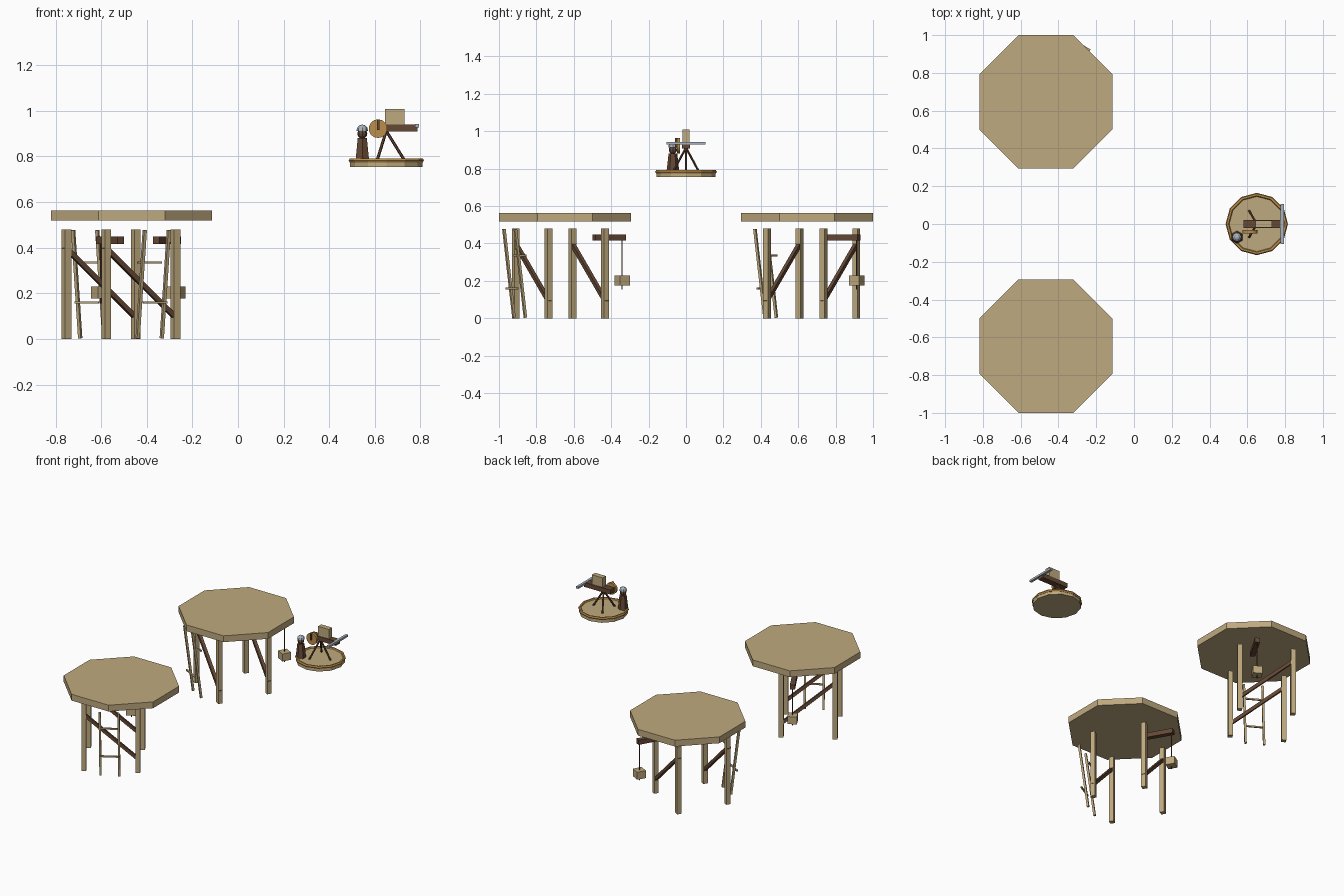
import bpy
from math import pi, sin, cos, radians
from mathutils import Matrix, Vector

if "Cube" in bpy.data.objects:
    bpy.data.objects.remove(bpy.data.objects["Cube"])


def mat(name, rgb):
    m = bpy.data.materials.new(name)
    m.diffuse_color = (*rgb, 1)
    m.use_nodes = True
    m.node_tree.nodes["Principled BSDF"].inputs["Base Color"].default_value = m.diffuse_color
    return m


TAN = mat("pale_wood", (0.52, 0.40, 0.21))
DARK = mat("dark_wood", (0.13, 0.065, 0.035))
GOLD = mat("golden_wood", (0.50, 0.27, 0.07))
STEEL = mat("steel", (0.40, 0.46, 0.53))
I = Matrix.Identity(4)


def finish(name, m, frame, local):
    o = bpy.context.object
    o.name = name
    o.data.materials.append(m)
    o.matrix_world = frame @ local
    return o


def box(name, loc, size, m, frame=I, rot=I):
    bpy.ops.mesh.primitive_cube_add(size=1)
    return finish(name, m, frame, Matrix.Translation(loc) @ rot @ Matrix.Diagonal((*size, 1)))


def cone(name, loc, r1, r2, h, n, m, frame=I, rot=I):
    bpy.ops.mesh.primitive_cone_add(vertices=n, radius1=r1, radius2=r2, depth=h)
    return finish(name, m, frame, Matrix.Translation(loc) @ rot)


def aim(a, b):
    a, b = Vector(a), Vector(b)
    return (a + b) / 2, (b - a).length, (b - a).to_track_quat('Z', 'Y').to_matrix().to_4x4()


def beam(name, a, b, w, m, frame=I):
    mid, length, rot = aim(a, b)
    return box(name, mid, (w, w, length), m, frame, rot)


def rod(name, a, b, r, m, frame=I, n=6):
    mid, length, rot = aim(a, b)
    return cone(name, mid, r, r, length, n, m, frame, rot)


# Two timber towers, turned 30 degrees either way
for side, sgn in (("back", 1), ("front", -1)):
    F = Matrix.Translation((-0.513, sgn * 0.671, 0)) @ Matrix.Rotation(radians(-30 * sgn), 4, 'Z')
    # octagonal deck, square to the world axes
    cone(side + "_deck", (-0.4665, sgn * 0.647, 0.541), 0.3815, 0.3815, 0.045, 8, TAN,
         rot=Matrix.Rotation(pi / 8, 4, 'Z'))
    for x in (-0.175, 0.175):
        for y in (-0.175, 0.175):
            box(side + "_leg", (x, y, 0.24), (0.031, 0.031, 0.48), TAN, F)
    for y in (-0.175, 0.175):
        beam(side + "_brace", (-0.185, y, 0.405), (0.185, y, 0.085), 0.021, DARK, F)
    # ladder
    for x in (-0.061, 0.061):
        beam(side + "_ladder_rail", (x, -0.252, 0.003), (x, -0.314, 0.477), 0.014, TAN, F)
    for y, z in ((-0.299, 0.16), (-0.25, 0.335)):
        box(side + "_ladder_rung", (0, y, z), (0.122, 0.01, 0.01), TAN, F)
    # hoist arm, rope and load
    box(side + "_hoist_arm", (0.088, 0.25, 0.432), (0.033, 0.188, 0.033), DARK, F)
    rod(side + "_hoist_rope", (0.088, 0.33, 0.155), (0.088, 0.33, 0.42), 0.003, DARK, F)
    box(side + "_hoist_load", (0.088, 0.33, 0.203), (0.062, 0.062, 0.053), TAN, F)

# Round weapon platform with rope rim
P = Matrix.Translation((0.65, 0, 0))
cone("platform", (0, 0, 0.769), 0.158, 0.158, 0.03, 12, TAN, P)
bpy.ops.mesh.primitive_torus_add(major_segments=12, minor_segments=6,
                                 major_radius=0.155, minor_radius=0.01)
finish("platform_rim", GOLD, P, Matrix.Translation((0, 0, 0.783)))

# Tripod
for k in range(3):
    a = k * 2 * pi / 3
    rod("tripod_leg", (0.08 * cos(a), 0.08 * sin(a), 0.783), (0, 0, 0.912), 0.0065, DARK, P)

# Mounted bow
box("stock", (0.034, 0, 0.925), (0.206, 0.044, 0.032), DARK, P)
box("magazine", (0.037, 0, 0.974), (0.085, 0.036, 0.07), TAN, P)
box("bow_limb", (0.135, 0, 0.935), (0.018, 0.21, 0.014), STEEL, P)
X90 = Matrix.Rotation(pi / 2, 4, 'X')
cone("crank_wheel", (-0.036, -0.04, 0.922), 0.041, 0.041, 0.018, 14, GOLD, P, X90)
box("crank_handle", (-0.036, -0.054, 0.94), (0.011, 0.012, 0.046), DARK, P)

# Operator
M = Matrix.Translation((0.545, -0.07, 0))
cone("operator_body", (0, 0, 0.833), 0.034, 0.023, 0.096, 6, DARK, M)
for name, z, r, m in (("operator_head", 0.9, 0.022, DARK), ("operator_helmet", 0.915, 0.025, STEEL)):
    bpy.ops.mesh.primitive_uv_sphere_add(segments=8, ring_count=6, radius=r)
    o = finish(name, m, M, Matrix.Translation((0, 0, z)))
    if m is STEEL:
        # keep only the upper dome
        import bmesh
        bm = bmesh.new()
        bm.from_mesh(o.data)
        g = bm.verts[:] + bm.edges[:] + bm.faces[:]
        bmesh.ops.bisect_plane(bm, geom=g, plane_co=(0, 0, -0.003), plane_no=(0, 0, -1), clear_outer=True)
        bmesh.ops.holes_fill(bm, edges=[e for e in bm.edges if e.is_boundary])
        bm.to_mesh(o.data)
        bm.free()
